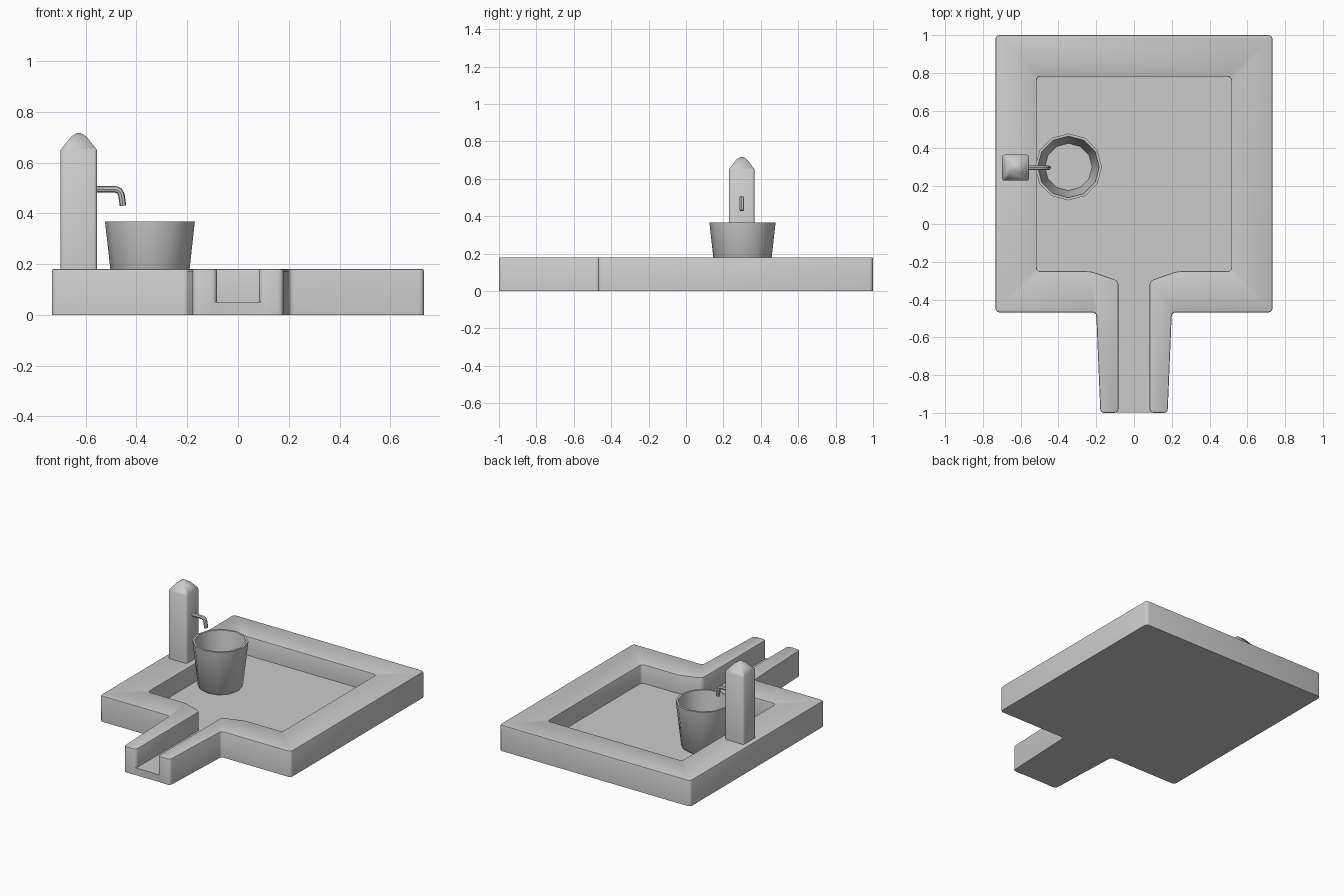
import bpy, bmesh, math
from mathutils import Vector

cube = bpy.data.objects.get("Cube")
if cube:
    bpy.data.objects.remove(cube)

stone = bpy.data.materials.new("plain_grey")
stone.use_nodes = True
GREY = (0.6, 0.6, 0.6, 1)
stone.diffuse_color = GREY
stone.node_tree.nodes["Principled BSDF"].inputs["Base Color"].default_value = GREY


def finish(name, bm, angle):
    """Turn a bmesh into a smooth-shaded, coloured object."""
    bmesh.ops.recalc_face_normals(bm, faces=bm.faces)
    mesh = bpy.data.meshes.new(name)
    bm.to_mesh(mesh)
    bm.free()
    mesh.materials.append(stone)
    obj = bpy.data.objects.new(name, mesh)
    bpy.context.collection.objects.link(obj)
    shade(obj, angle)
    return obj


def shade(obj, angle):
    bpy.ops.object.select_all(action='DESELECT')
    obj.select_set(True)
    bpy.context.view_layer.objects.active = obj
    bpy.ops.object.shade_smooth_by_angle(angle=math.radians(angle))


def prism(points, height):
    bm = bmesh.new()
    face = bm.faces.new([bm.verts.new((x, y, 0)) for x, y in points])
    top = bmesh.ops.extrude_face_region(bm, geom=[face])["geom"]
    for v in top:
        if isinstance(v, bmesh.types.BMVert):
            v.co.z = height
    bmesh.ops.recalc_face_normals(bm, faces=bm.faces)
    return bm


def mirrored(half):
    return half + [(-x, y) for x, y in reversed(half)]


def round_edges(bm, width, segments, rule):
    edges = [e for e in bm.edges if rule(*[v.co for v in e.verts])]
    bmesh.ops.bevel(bm, geom=edges, offset=width, segments=segments,
                    profile=0.5, affect='EDGES', clamp_overlap=True)


# Basin wall: one open ring whose two ends form the drain channel
inner = [(0.515, 0.78), (0.515, -0.25), (0.23, -0.25), (0.083, -0.3), (0.083, -1)]
outer = [(0.178, -1), (0.2, -0.468), (0.733, -0.468), (0.733, 1)]
bm = prism(mirrored(inner + outer), 0.18)
round_edges(bm, 0.02, 3, lambda a, b: abs(a.z - b.z) > 0.1)
round_edges(bm, 0.007, 2, lambda a, b: min(a.z, b.z) > 0.17)
basin = finish("basin", bm, 40)

# Basin floor, running out through the channel
floor_half = [(0.12, -0.998), (0.12, -0.33), (0.25, -0.3), (0.57, -0.3), (0.57, 0.83)]
floor = finish("basin_floor", prism(mirrored(floor_half), 0.05), 30)
join = basin.modifiers.new("Join", 'BOOLEAN')
join.operation = 'UNION'
join.solver = 'EXACT'
join.object = floor
bpy.context.view_layer.objects.active = basin
bpy.ops.object.modifier_apply(modifier=join.name)
bpy.data.objects.remove(floor)
shade(basin, 40)

# Bucket: lathed profile with twelve sides
SIDES = 12
profile = [(0.13, 0.05), (0.143, 0.062), (0.177, 0.367), (0.163, 0.367), (0.125, 0.075)]
bm = bmesh.new()
rings = []
for r, z in profile:
    steps = [math.tau * i / SIDES for i in range(SIDES)]
    rings.append([bm.verts.new((r * math.cos(a) - 0.347, r * math.sin(a) + 0.302, z))
                  for a in steps])
for low, high in zip(rings, rings[1:]):
    for i in range(SIDES):
        j = (i + 1) % SIDES
        bm.faces.new((low[i], low[j], high[j], high[i]))
bm.faces.new(rings[0])
bm.faces.new(rings[-1])
finish("bucket", bm, 50)

# Post with a pointed, softened cap
bm = bmesh.new()
bmesh.ops.create_cube(bm, size=1)
for v in bm.verts:
    v.co = Vector((v.co.x * 0.144 - 0.627, v.co.y * 0.138 + 0.298,
                   0.17 if v.co.z < 0 else 0.65))
cap = max(bm.faces, key=lambda f: f.calc_center_median().z)
for size, rise in ((0.42, 0.052), (0.3, 0.014)):
    ring = bmesh.ops.extrude_face_region(bm, geom=[cap])["geom"]
    old = cap
    cap = next(g for g in ring if isinstance(g, bmesh.types.BMFace))
    if old.is_valid:
        bmesh.ops.delete(bm, geom=[old], context='FACES_ONLY')
    centre = cap.calc_center_median()
    for v in cap.verts:
        v.co = centre + (v.co - centre) * size + Vector((0, 0, rise))
bmesh.ops.recalc_face_normals(bm, faces=bm.faces)
round_edges(bm, 0.014, 3, lambda a, b: abs(a.z - b.z) > 0.3)
finish("post", bm, 50)

# Spout: bent pipe from the post
curve = bpy.data.curves.new("spout", 'CURVE')
curve.dimensions = '3D'
curve.bevel_depth = 0.013
curve.bevel_resolution = 2
curve.use_fill_caps = True
path = curve.splines.new('POLY')
bend = [(-0.58, 0.496), (-0.48, 0.494), (-0.467, 0.488), (-0.46, 0.475), (-0.453, 0.43)]
path.points.add(len(bend) - 1)
for p, (x, z) in zip(path.points, bend):
    p.co = (x, 0.298, z, 1)
curve.materials.append(stone)
spout = bpy.data.objects.new("spout", curve)
bpy.context.collection.objects.link(spout)
bpy.ops.object.select_all(action='DESELECT')
spout.select_set(True)
bpy.context.view_layer.objects.active = spout
bpy.ops.object.convert(target='MESH')
shade(spout, 40)
